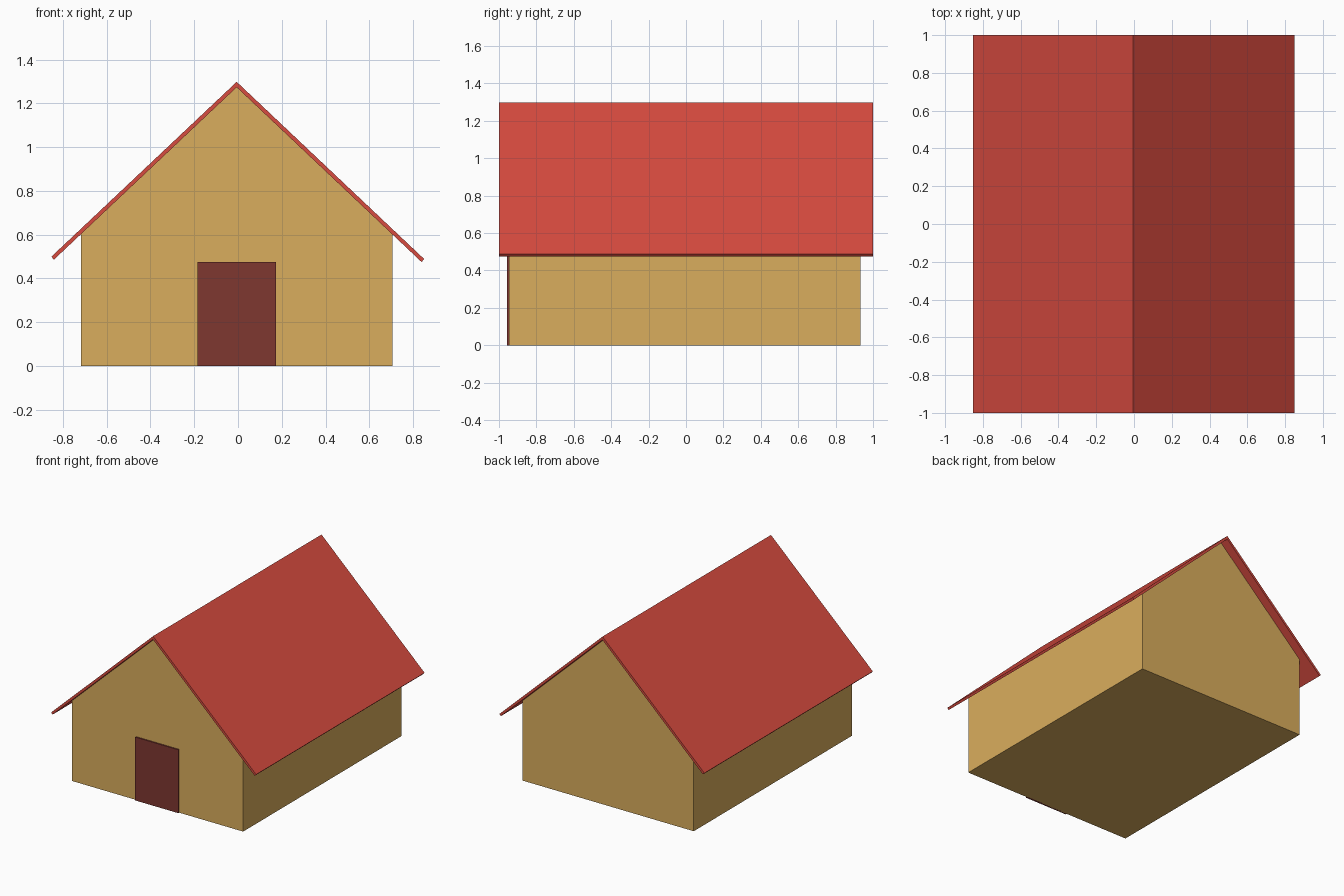
import bpy, bmesh
from mathutils import Vector

if "Cube" in bpy.data.objects:
    bpy.data.objects.remove(bpy.data.objects["Cube"])


def material(name, rgb):
    m = bpy.data.materials.new(name)
    m.diffuse_color = (*rgb, 1)
    m.use_nodes = True
    m.node_tree.nodes["Principled BSDF"].inputs["Base Color"].default_value = m.diffuse_color
    return m


def prism(name, profile, y0, y1, mat):
    """Extrude an (x, z) outline from y0 to y1."""
    bm = bmesh.new()
    face = bm.faces.new([bm.verts.new((x, y0, z)) for x, z in profile])
    new = bmesh.ops.extrude_face_region(bm, geom=[face])["geom"]
    bmesh.ops.translate(bm, vec=(0, y1 - y0, 0),
                        verts=[v for v in new if isinstance(v, bmesh.types.BMVert)])
    bmesh.ops.recalc_face_normals(bm, faces=bm.faces)
    mesh = bpy.data.meshes.new(name)
    bm.to_mesh(mesh)
    bm.free()
    mesh.materials.append(mat)
    ob = bpy.data.objects.new(name, mesh)
    bpy.context.collection.objects.link(ob)
    return ob


wall_mat = material("wall_ochre", (0.70, 0.42, 0.11))
roof_mat = material("roof_red", (0.68, 0.07, 0.05))
door_mat = material("door_brown", (0.21, 0.038, 0.03))

# Walls with gable ends
prism("walls", [(-0.717, 0), (0.706, 0), (0.706, 0.605),
                (-0.006, 1.28), (-0.717, 0.605)], -0.947, 0.932, wall_mat)

# Door panel slightly proud of the front wall
prism("door", [(-0.184, 0), (0.174, 0), (0.174, 0.476), (-0.184, 0.476)],
      -0.957, -0.94, door_mat)

# Roof slabs, cut square at the eaves and mitred at the ridge
ridge = Vector((-0.006, 1.298))
thickness = 0.018
for name, eave in (("roof_left", Vector((-0.853, 0.499))),
                   ("roof_right", Vector((0.851, 0.488)))):
    d = (eave - ridge).normalized()
    side = 1 if d.x > 0 else -1
    inward = Vector((d.y, -d.x)) * side * thickness
    ridge_under = ridge - Vector((0, thickness / abs(d.x)))
    prism(name, [ridge, eave, eave + inward, ridge_under], -1, 1, roof_mat)
